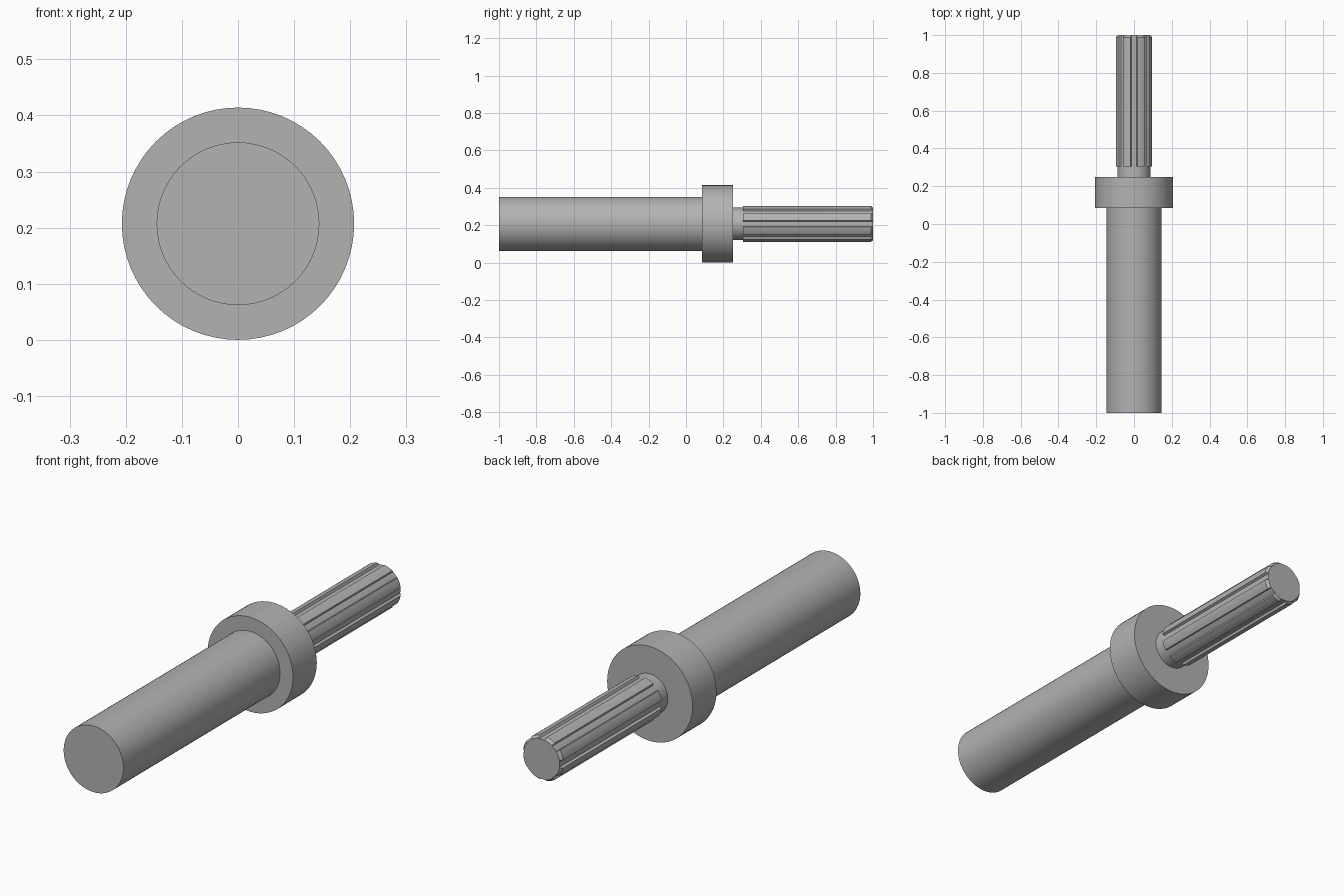
import bpy, bmesh
from math import sin, cos, pi, radians
from mathutils import Vector

AXIS_Z = 0.207
TEETH = 8

cube = bpy.data.objects.get("Cube")
if cube:
    bpy.data.objects.remove(cube, do_unlink=True)

steel = bpy.data.materials.new("grey_steel")
steel.use_nodes = True
colour = (0.45, 0.45, 0.45, 1)
steel.diffuse_color = colour
steel.node_tree.nodes["Principled BSDF"].inputs["Base Color"].default_value = colour


def loft(name, rings, angle=25):
    """Skin rings of (x, y, z) points and cap both ends."""
    bm = bmesh.new()
    loops = [[bm.verts.new(p) for p in ring] for ring in rings]
    n = len(loops[0])
    for a, b in zip(loops, loops[1:]):
        for i in range(n):
            j = (i + 1) % n
            bm.faces.new((a[i], a[j], b[j], b[i]))
    bm.faces.new(loops[0])
    bm.faces.new(loops[-1])
    bmesh.ops.recalc_face_normals(bm, faces=bm.faces)
    mesh = bpy.data.meshes.new(name)
    bm.to_mesh(mesh)
    bm.free()
    mesh.materials.append(steel)
    obj = bpy.data.objects.new(name, mesh)
    bpy.context.collection.objects.link(obj)
    bpy.ops.object.select_all(action="DESELECT")
    obj.select_set(True)
    bpy.context.view_layer.objects.active = obj
    bpy.ops.object.shade_smooth_by_angle(angle=radians(angle))
    return obj


def ring(polar, y):
    return [Vector((r * cos(a), y, AXIS_Z + r * sin(a))) for a, r in polar]


def circle(radius, sides=64):
    return [(2 * pi * i / sides, radius) for i in range(sides)]


def spline_section(tip, root, half_tip=0.27, half_root=0.31):
    """Toothed outline: an arc over every tooth and an arc along every groove."""
    pitch = 2 * pi / TEETH
    pts = []
    for k in range(TEETH):
        mid = (k + 0.5) * pitch
        for t in (-1, -0.5, 0, 0.5, 1):
            pts.append((mid + t * half_tip * pitch, tip))
        for t in (half_root, 0.5, 1 - half_root):
            pts.append((mid + t * pitch, root))
    return pts


# Plain turned parts
for name, radius, y0, y1 in (("main_shaft", 0.145, -1, 0.09),
                             ("collar", 0.207, 0.085, 0.25),
                             ("neck", 0.087, 0.25, 0.31)):
    loft(name, [ring(circle(radius), y0), ring(circle(radius), y1)])

# Splined end with a small chamfer on the teeth
full = spline_section(0.098, 0.087)
loft("splined_end", [ring(full, 0.305), ring(full, 0.988),
                     ring(spline_section(0.0885, 0.087), 1)])
